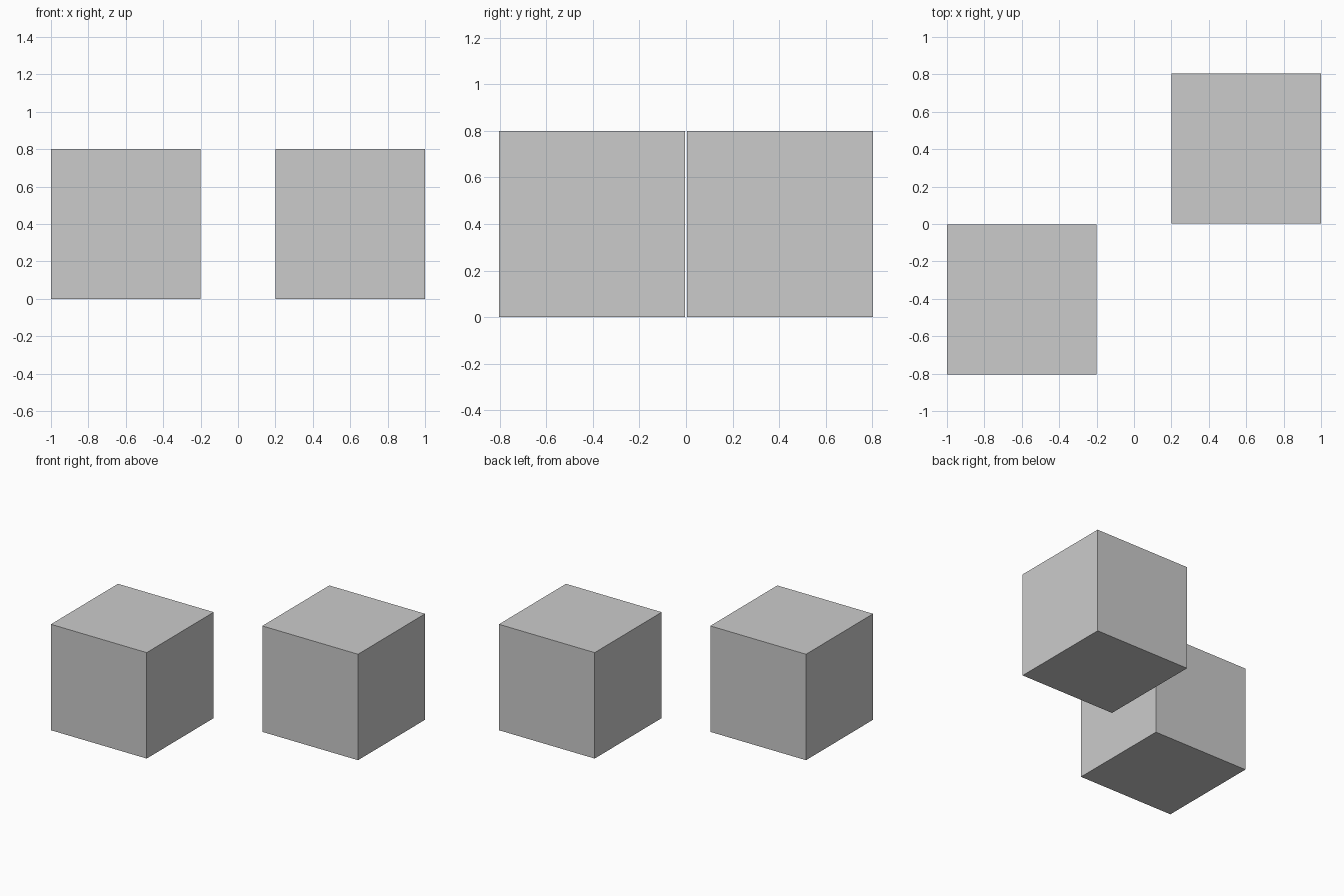
import bpy

if "Cube" in bpy.data.objects:
    bpy.data.objects.remove(bpy.data.objects["Cube"])

SIZE = 0.8   # edge length of each cube
GAP = 0.004  # half the small gap between the cubes in depth


def add_cube(name, side):
    """Cube standing on the ground; side is -1 (front left) or 1 (back right)."""
    bpy.ops.mesh.primitive_cube_add(
        size=SIZE, location=(side * 0.6, side * (SIZE / 2 + GAP), SIZE / 2))
    bpy.context.object.name = name


# Two identical cubes, placed diagonally
add_cube("front_left_cube", -1)
add_cube("back_right_cube", 1)
